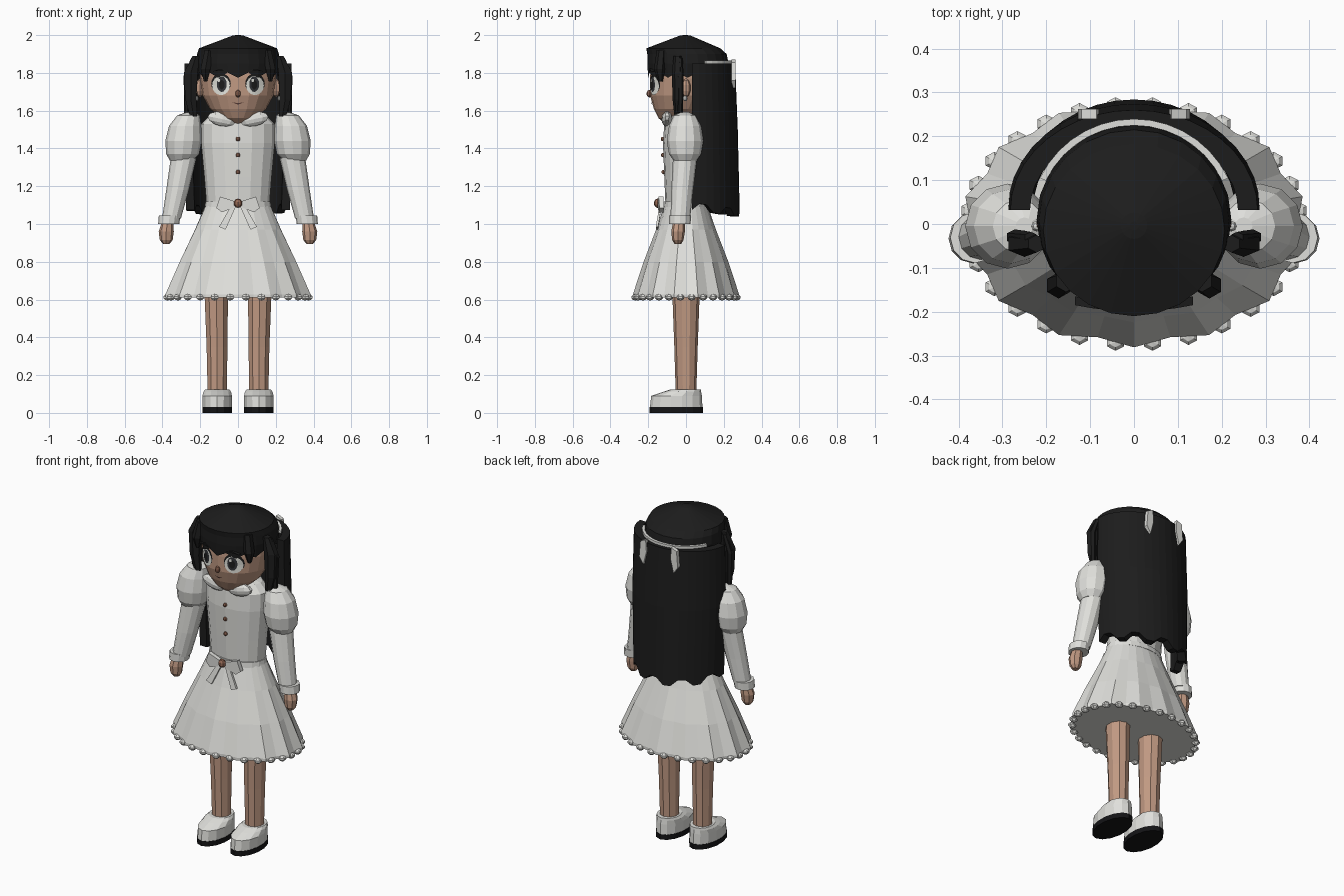
import bpy, bmesh, math
from math import sin, cos, pi, sqrt

if "Cube" in bpy.data.objects:
    bpy.data.objects.remove(bpy.data.objects["Cube"])

def material(name, r, g, b):
    m = bpy.data.materials.new(name)
    m.diffuse_color = (r, g, b, 1)
    m.use_nodes = True
    m.node_tree.nodes["Principled BSDF"].inputs["Base Color"].default_value = m.diffuse_color
    return m

WHITE = material("white_cloth", .74, .74, .71)
SKIN = material("skin", .53, .32, .225)
HAIR = material("black_hair", .012, .012, .012)
SOLE = material("sole_black", .007, .007, .008)
BROWN = material("brown_button", .30, .14, .09)
EYE = material("eye_white", .8, .8, .74)
IRIS = material("dark_iris", .035, .037, .042)
LIP = material("lip_line", .11, .05, .04)

def finish(name, bm, mat):
    bmesh.ops.recalc_face_normals(bm, faces=bm.faces)
    me = bpy.data.meshes.new(name)
    bm.to_mesh(me)
    bm.free()
    ob = bpy.data.objects.new(name, me)
    bpy.context.collection.objects.link(ob)
    me.materials.append(mat)
    return ob

def loft(name, rings, mat, n=12, warp=None):
    """Stack of elliptical rings (cx, cy, z, rx, ry), capped at both ends."""
    bm = bmesh.new()
    loops = []
    for j, (cx, cy, z, rx, ry) in enumerate(rings):
        loop = []
        for i in range(n):
            a = 2 * pi * i / n - pi / 2
            k, dz = warp(j, i) if warp else (1, 0)
            loop.append(bm.verts.new((cx + rx * k * cos(a), cy + ry * k * sin(a), z + dz)))
        loops.append(loop)
    for p, q in zip(loops, loops[1:]):
        for i in range(n):
            bm.faces.new((p[i], p[(i + 1) % n], q[(i + 1) % n], q[i]))
    bm.faces.new(loops[0])
    bm.faces.new(loops[-1])
    return finish(name, bm, mat)

def ball(name, loc, size, mat, seg=8, tilt=0):
    bm = bmesh.new()
    bmesh.ops.create_uvsphere(bm, u_segments=seg, v_segments=max(5, seg // 2 + 1), radius=1)
    ob = finish(name, bm, mat)
    ob.location, ob.scale, ob.rotation_euler = loc, size, (0, tilt, 0)
    return ob

def prism(name, pts, depth, mat):
    """Outline of (x, y, z) points given thickness along y."""
    bm = bmesh.new()
    f = [bm.verts.new(p) for p in pts]
    b = [bm.verts.new((x, y + depth, z)) for x, y, z in pts]
    bm.faces.new(f)
    bm.faces.new(b)
    n = len(f)
    for i in range(n):
        bm.faces.new((f[i], f[(i + 1) % n], b[(i + 1) % n], b[i]))
    return finish(name, bm, mat)

# Head and neck
HEAD = [(0, -.06, 1.53, .045, .05), (0, -.045, 1.56, .095, .1), (0, -.03, 1.61, .15, .14),
        (0, -.015, 1.68, .188, .175), (0, -.005, 1.77, .202, .186), (0, 0, 1.9, .195, .18)]
loft("head", HEAD, SKIN, 20)
loft("neck", [(0, -.01, 1.5, .065, .06), (0, -.01, 1.6, .06, .055)], SKIN, 10)
ball("nose", (0, -.194, 1.69), (.015, .015, .02), BROWN)

def face_y(x, z):
    for p, q in zip(HEAD, HEAD[1:]):
        if p[2] <= z <= q[2]:
            t = (z - p[2]) / (q[2] - p[2])
            cy, rx, ry = (p[k] + t * (q[k] - p[k]) for k in (1, 3, 4))
            return cy - ry * sqrt(max(0, 1 - (x / rx) ** 2))
    return -.18

def face_plate(name, outline, lift, mat):
    """Thin plate that follows the curve of the face."""
    bm = bmesh.new()
    cx = sum(p[0] for p in outline) / len(outline)
    cz = sum(p[1] for p in outline) / len(outline)
    c = bm.verts.new((cx, face_y(cx, cz) - lift, cz))
    vs = [bm.verts.new((x, face_y(x, z) - lift, z)) for x, z in outline]
    for i in range(len(vs)):
        bm.faces.new((c, vs[i - 1], vs[i]))
    ob = finish(name, bm, mat)
    if ob.data.polygons[0].normal.y > 0:
        ob.data.flip_normals()

def oval(cx, cz, rx, rz, n=16):
    return [(cx + rx * cos(2 * pi * i / n), cz + rz * sin(2 * pi * i / n)) for i in range(n)]

# Eyes, brows, mouth, ears
for s in (-1, 1):
    x = .09 * s
    face_plate("eye_lid", oval(x, 1.742, .052, .056), .002, HAIR)
    face_plate("eye_ball", oval(x, 1.733, .047, .051), .004, EYE)
    face_plate("iris", oval(x - .004 * s, 1.74, .026, .041), .006, IRIS)
    face_plate("pupil", oval(x - .004 * s, 1.737, .015, .025), .0075, HAIR)
    face_plate("eye_glint", oval(x - .012, 1.76, .008, .009, 8), .009, EYE)
    prism("eyebrow", [(.04 * s, -.196, 1.805), (.09 * s, -.193, 1.822), (.135 * s, -.185, 1.808),
                      (.09 * s, -.193, 1.812)], .02, HAIR)
    ball("ear", (.202 * s, 0, 1.72), (.022, .025, .05), SKIN)
    ball("earring", (.222 * s, -.005, 1.665), (.013, .013, .015), WHITE)
face_plate("mouth", [(-.03, 1.645), (0, 1.636), (.03, 1.645), (0, 1.631)], .004, LIP)

# Hair cap with a ragged fringe
def fringe(j, i):
    return 1, ((.022 if i % 2 else -.006) if j == 0 else 0)
loft("hair_cap", [(0, .008, 1.78, .212, .208), (0, .01, 1.85, .222, .215), (0, .005, 1.9, .217, .21),
                  (0, -.014, 1.93, .207, .196), (0, -.004, 1.997, .03, .03), (0, -.004, 2, .01, .01)],
     HAIR, 24, fringe)

# Long back hair: half shell with a zigzag hem
bm = bmesh.new()
N = 20
cols = []
for i in range(N + 1):
    a = pi * i / N
    zb = 1.09 - .035 * sin(a) + (.022 if i % 4 in (1, 2) else -.015)
    col = []
    for z, rx, ry in ((1.85, .282, .228), (1.5, .288, .242), (zb, .275, .252)):
        for d in (0, .045):
            col.append(bm.verts.new(((rx - d) * cos(a), .032 + (ry - d) * sin(a), z)))
    cols.append(col)
ORDER = (0, 2, 4, 5, 3, 1)
for p, q in zip(cols, cols[1:]):
    for k in range(6):
        u, v = ORDER[k], ORDER[(k + 1) % 6]
        bm.faces.new((p[u], p[v], q[v], q[u]))
for c in (cols[0], cols[-1]):
    bm.faces.new([c[k] for k in ORDER])
finish("back_hair", bm, HAIR)

# Side locks, fringe tufts and hair ribbons
for s in (-1, 1):
    loft("side_lock", [(.235 * s, -.045, 1.57, .022, .016), (.25 * s, -.045, 1.66, .034, .026),
                       (.25 * s, -.045, 1.8, .042, .03), (.222 * s, -.045, 1.89, .022, .02)], HAIR, 6)
    loft("outer_lock", [(.268 * s, -.03, 1.59, .014, .014), (.272 * s, -.03, 1.78, .02, .018),
                        (.235 * s, -.03, 1.88, .015, .012)], HAIR, 6)
    loft("fringe_tuft", [(.172 * s, -.135, 1.755, .01, .012), (.172 * s, -.14, 1.82, .03, .03),
                         (.155 * s, -.13, 1.92, .025, .025)], HAIR, 6)
    prism("ribbon_tail", [(.085 * s, .24, 1.87), (.12 * s, .24, 1.855), (.128 * s, .24, 1.76),
                          (.1 * s, .24, 1.72), (.08 * s, .24, 1.8)], .022, WHITE)
bm = bmesh.new()
band = []
for i in range(15):
    a = pi * (.14 + .72 * i / 14)
    band.append([bm.verts.new((r * cos(a), .005 + r * .99 * sin(a), z))
                 for r, z in ((.222, 1.85), (.237, 1.85), (.237, 1.865), (.222, 1.865))])
for p, q in zip(band, band[1:]):
    for k in range(4):
        bm.faces.new((p[k], p[(k + 1) % 4], q[(k + 1) % 4], q[k]))
bm.faces.new(band[0])
bm.faces.new(band[-1])
finish("hair_band", bm, WHITE)

# Bodice, collar, buttons, belt
loft("bodice", [(0, 0, 1.08, .165, .108), (0, 0, 1.25, .178, .115), (0, 0, 1.43, .195, .122),
                (0, 0, 1.53, .195, .115), (0, 0, 1.575, .15, .095), (0, 0, 1.595, .08, .07)], WHITE, 16)
loft("collar_band", [(0, -.005, 1.56, .125, .095), (0, -.005, 1.6, .095, .08)], WHITE, 16)
for s in (-1, 1):
    ball("collar_petal", (.083 * s, -.1, 1.555), (.082, .03, .038), WHITE, 10, -.2 * s)
for z, y in ((1.45, -.122), (1.365, -.121), (1.275, -.118)):
    ball("button", (0, y, z), (.012, .012, .012), BROWN)
loft("belt", [(0, 0, 1.09, .176, .119), (0, 0, 1.12, .172, .115)], WHITE, 20)

# Pleated skirt with a beaded hem
def pleat(j, i):
    return 1 + (.03 if i % 2 == 0 else -.03) * min(1, (4 - j) / 3 if j > 1 else 1), 0
loft("skirt", [(0, 0, .61, .383, .273), (0, 0, .627, .383, .273), (0, 0, .8, .31, .22),
               (0, 0, .97, .23, .157), (0, 0, 1.11, .168, .11)], WHITE, 28, pleat)
for i in range(28):
    a = 2 * pi * (i + .5) / 28
    ball("hem_bead", (.376 * sin(a), .27 * cos(a), .612), (.024, .022, .017), WHITE, 6)

# Waist bow
for s in (-1, 1):
    prism("bow_loop", [(0, -.15, 1.115), (.095 * s, -.145, 1.145), (.115 * s, -.14, 1.085),
                       (.085 * s, -.145, 1.062), (0, -.15, 1.095)], .025, WHITE)
    prism("bow_tail", [(.008 * s, -.14, 1.1), (.035 * s, -.14, 1.1), (.1 * s, -.16, .985),
                       (.066 * s, -.16, .97)], .012, WHITE)
ball("bow_knot", (0, -.15, 1.11), (.023, .02, .025), BROWN)

# Arms and legs
for s in (-1, 1):
    loft("puff_sleeve", [(.3 * s, -.005, 1.335, .06, .06), (.293 * s, -.005, 1.37, .087, .085),
                         (.288 * s, -.005, 1.44, .097, .097), (.28 * s, -.005, 1.52, .085, .085),
                         (.262 * s, -.005, 1.575, .06, .06), (.25 * s, -.005, 1.592, .02, .02)], WHITE, 12)
    loft("sleeve", [(.352 * s, -.03, 1.03, .05, .052), (.32 * s, -.02, 1.18, .06, .058),
                    (.288 * s, -.005, 1.35, .068, .064)], WHITE, 12)
    loft("cuff", [(.367 * s, -.033, 1.0, .056, .057), (.362 * s, -.031, 1.045, .057, .058)], WHITE, 12)
    loft("hand", [(.38 * s, -.043, .895, .018, .018), (.38 * s, -.043, .915, .034, .03),
                  (.38 * s, -.042, .96, .04, .036), (.372 * s, -.036, 1.02, .028, .03)], SKIN, 8)
    loft("leg", [(.11 * s, 0, .09, .053, .054), (.111 * s, 0, .35, .058, .062),
                 (.115 * s, 0, .62, .065, .072), (.115 * s, 0, .75, .065, .072)], SKIN, 10)
    loft("shoe_sole", [(.11 * s, -.052, 0, .081, .141), (.11 * s, -.052, .03, .081, .141)], SOLE, 14)
    loft("shoe", [(.11 * s, -.052, .03, .079, .139), (.11 * s, -.05, .09, .08, .134),
                  (.11 * s, -.02, .112, .075, .1), (.11 * s, 0, .125, .065, .078)], WHITE, 14)
